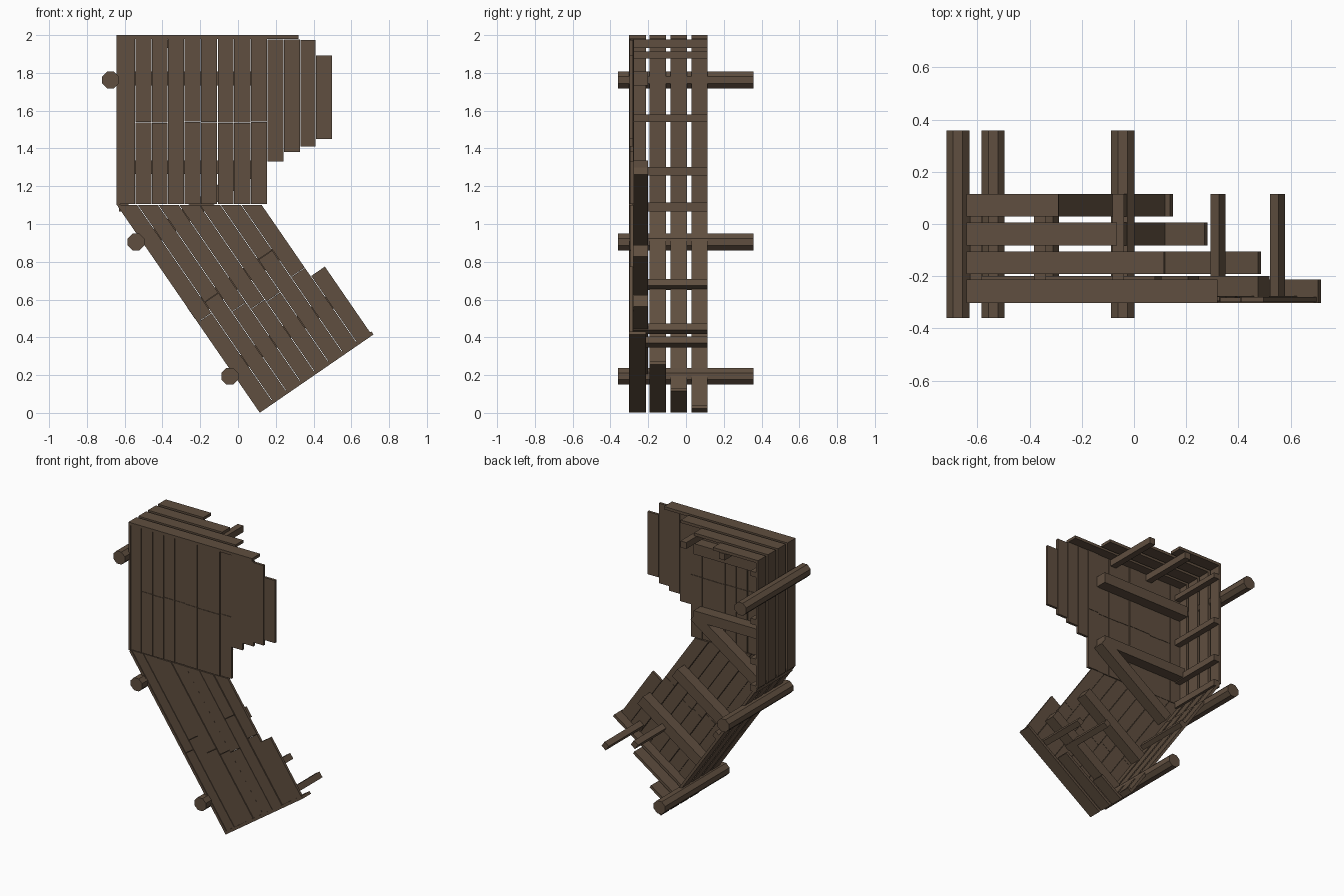
import bpy, bmesh, math, random
from mathutils import Vector

if "Cube" in bpy.data.objects:
    bpy.data.objects.remove(bpy.data.objects["Cube"])

random.seed(4)
wood = bpy.data.materials.new("weathered dark wood")
wood.diffuse_color = (0.115, 0.077, 0.05, 1)
wood.use_nodes = True
wood.node_tree.nodes["Principled BSDF"].inputs["Base Color"].default_value = wood.diffuse_color


def prism(name, pts, y0, y1):
    """Extrude an xz outline from y0 to y1."""
    bm = bmesh.new()
    a = [bm.verts.new((x, y0, z)) for x, z in pts]
    b = [bm.verts.new((x, y1, z)) for x, z in pts]
    n = len(pts)
    bm.faces.new(a)
    bm.faces.new(b[::-1])
    for i in range(n):
        bm.faces.new((a[i], a[(i + 1) % n], b[(i + 1) % n], b[i]))
    bmesh.ops.recalc_face_normals(bm, faces=bm.faces)
    me = bpy.data.meshes.new(name)
    bm.to_mesh(me)
    bm.free()
    me.materials.append(wood)
    ob = bpy.data.objects.new(name, me)
    bpy.context.collection.objects.link(ob)
    return ob


def bar(name, p, q, w, y0, y1):
    """Straight timber from p to q in xz, w wide across its length."""
    p, q = Vector(p), Vector(q)
    d = (q - p).normalized()
    n = Vector((-d.y, d.x)) * w / 2
    return prism(name, [p - n, q - n, q + n, p + n], y0, y1)


# Frame of the slanted lower part: U runs up the slope, V across it
B = Vector((0.115, 0.003))
U = Vector((-0.567, 0.824))
V = Vector((0.824, 0.567))


def low(t, s):
    return B + U * t + V * s


FRONT, BACK, GAP = -0.297, -0.279, 0.003

# Upper front planks: (bottom, top) by column, most split by a joint
edges = [-0.638, -0.543, -0.455, -0.37, -0.283, -0.195, -0.107, -0.02,
         0.07, 0.157, 0.243, 0.33, 0.412, 0.5]
spans = [(1.105, 1.982)] * 9 + [(1.33, 1.98), (1.38, 1.98), (1.41, 1.975), (1.45, 1.893)]
for i, (z0, z1) in enumerate(spans):
    x0, x1 = edges[i], edges[i + 1] - GAP
    dy = random.uniform(-0.003, 0.003)
    cuts = [z0, 1.54 + random.uniform(-.004, .004), z1] if 0 < i < 9 else [z0, z1]
    for a, b in zip(cuts, cuts[1:]):
        prism("upper_front_plank", [(x0, a), (x1, a), (x1, b - .002), (x0, b - .002)],
              FRONT + dy, BACK + dy)

# Lower front planks, cut level where they meet the upper part
W = 0.0905
for i in range(8):
    s0, s1 = i * W, (i + 1) * W - GAP
    t0, t1 = [(1.1 - B.y - s * V.y) / U.y for s in (s0, s1)]
    if i == 7:
        t0 = t1 = 0.44
    dy = random.uniform(-0.003, 0.003)
    if i == 7:
        parts = [(0, 0, t0, t1)]
    else:
        m = random.uniform(0.25, 0.7)
        parts = [(0, 0, m - .002, m - .002), (m, m, t0, t1)]
    for a0, a1, b0, b1 in parts:
        prism("lower_front_plank", [low(a0, s0), low(a1, s1), low(b1, s1), low(b0, s0)],
              FRONT + dy, BACK + dy)

# Four rows of slats on the side, top and bottom; top and bottom ones shorten to the back
rows = [(-0.302, -0.212), (-0.192, -0.105), (-0.083, 0.005), (0.028, 0.115)]
top_end = [0.32, 0.115, -0.065, -0.29]
bottom_len = [0.73, 0.45, 0.20, 0.04]
for (y0, y1), xe, bl in zip(rows, top_end, bottom_len):
    bar("side_upper_slat", (-0.634, 1.10), (-0.634, 1.985), 0.018, y0, y1)
    bar("side_lower_slat", low(0, 0.008), low(1.323, 0.008), 0.018, y0, y1)
    bar("top_slat", (-0.643, 1.99), (xe, 1.99), 0.02, y0, y1)
    bar("bottom_slat", low(0.008, 0), low(0.008, bl), 0.02, y0, y1)

# Cross sticks running front to back behind the slats
up, across = (0, 1), (1, 0)
for x, z, w, h in [(-0.605, 1.895, .045, .035), (-0.605, 1.56, .045, .04),
                   (-0.605, 1.28, .045, .045), (-0.605, 1.09, .05, .045),
                   (-0.36, 1.955, .045, .045), (-0.06, 1.955, .045, .045)]:
    bar("cross_stick", (x - w / 2, z), (x + w / 2, z), h, -0.285, 0.115)
for c in [Vector((-0.315, 0.68)), Vector((0.322, 0.445)), Vector((0.55, 0.375))]:
    bar("lower_cross_stick", c - V * .02, c + V * .02, 0.042, -0.285, 0.115)

# Battens across the back of the front planks
bar("upper_batten", (-0.62, 1.77), (0.08, 1.77), 0.075, -0.279, -0.2)
bar("middle_batten", (-0.6, 1.3), (0.08, 1.3), 0.07, -0.279, -0.2)
for p, length in [((-0.46, 0.92), 0.66), ((-0.25, 0.53), 0.58), ((-0.03, 0.23), 0.64)]:
    p = Vector(p)
    bar("slanted_batten", p, p + V * length, 0.075, -0.279, -0.2)

# Round eight-sided poles along the outside
for x, z in [(-0.675, 1.762), (-0.54, 0.905), (-0.043, 0.194)]:
    pts = [(x + .048 * math.cos(math.radians(22.5 + 45 * k)),
            z + .048 * math.sin(math.radians(22.5 + 45 * k))) for k in range(8)]
    prism("side_pole", pts, -0.36, 0.358)
